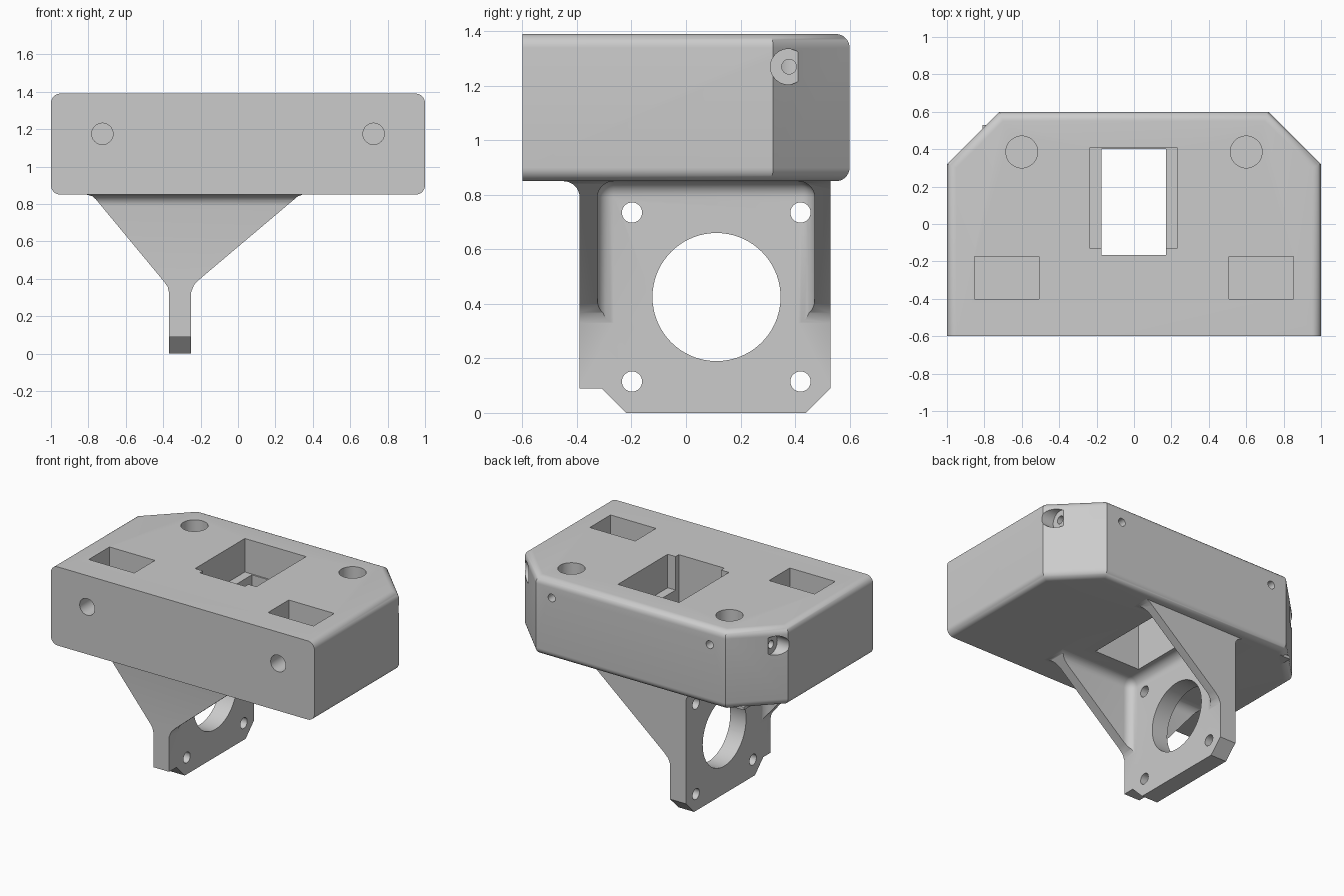
import bpy, bmesh, math
from mathutils import Vector

if "Cube" in bpy.data.objects:
    bpy.data.objects.remove(bpy.data.objects["Cube"], do_unlink=True)

grey = bpy.data.materials.new("light_grey_plastic")
grey.use_nodes = True
COLOUR = (0.6, 0.6, 0.6, 1)
grey.diffuse_color = COLOUR
grey.node_tree.nodes["Principled BSDF"].inputs["Base Color"].default_value = COLOUR

BOTTOM, TOP, ROUND = 0.85, 1.39, 0.05


def prism(name, axis, points, low, high, round_rule=None, radius=ROUND):
    """Extrude a 2D outline along an axis; round the edges chosen by a rule."""
    place = {"x": lambda u, v, t: (t, u, v),
             "y": lambda u, v, t: (u, t, v),
             "z": lambda u, v, t: (u, v, t)}[axis]
    bm = bmesh.new()
    face = bm.faces.new([bm.verts.new(place(u, v, low)) for u, v in points])
    moved = bmesh.ops.extrude_face_region(bm, geom=[face])["geom"]
    bmesh.ops.translate(bm, vec=Vector(place(0, 0, high - low)),
                        verts=[g for g in moved if isinstance(g, bmesh.types.BMVert)])
    bmesh.ops.recalc_face_normals(bm, faces=bm.faces)
    if round_rule:
        edges = [e for e in bm.edges if round_rule(e.verts[0].co, e.verts[1].co)]
        bmesh.ops.bevel(bm, geom=edges, offset=radius, segments=8,
                        profile=0.5, affect="EDGES")
    mesh = bpy.data.meshes.new(name)
    bm.to_mesh(mesh)
    bm.free()
    mesh.materials.append(grey)
    obj = bpy.data.objects.new(name, mesh)
    bpy.context.collection.objects.link(obj)
    return obj


def box(name, x, y, z, **extra):
    outline = [(x[0], y[0]), (x[1], y[0]), (x[1], y[1]), (x[0], y[1])]
    return prism(name, "z", outline, z[0], z[1], **extra)


def bore(axis, u, v, radius, low, high, sides=48):
    ring = [(u + radius * math.cos(2 * math.pi * i / sides),
             v + radius * math.sin(2 * math.pi * i / sides)) for i in range(sides)]
    return prism("bore_cutter", axis, ring, low, high)


def cut(target, cutters):
    """Subtract the cutters in turn, then remove them."""
    bpy.context.view_layer.objects.active = target
    for c in cutters:
        c.hide_render = True
        mod = target.modifiers.new("cut", "BOOLEAN")
        mod.operation, mod.solver, mod.object = "DIFFERENCE", "EXACT", c
        bpy.ops.object.modifier_apply(modifier=mod.name)
        bpy.data.objects.remove(c, do_unlink=True)


def window_cutters():
    return [box("window_cutter", (-0.235, 0.23), (-0.13, 0.41), (1.16, 1.5)),
            box("window_cutter", (-0.175, 0.17), (-0.165, 0.40), (0.7, 1.5))]


# Carriage block: chamfered back corners, rounded rims, sharp front face
footprint = [(-1, -0.6), (1, -0.6), (1, 0.32), (0.72, 0.6), (-0.72, 0.6), (-1, 0.32)]
block = prism("carriage_block", "z", footprint, BOTTOM, TOP,
              lambda a, b: abs(a.z - b.z) < 0.01 and max(a.y, b.y) > -0.5)
cutters = window_cutters()
for s in (-1, 1):
    # Rod sockets with their back and side screw holes
    cutters.append(bore("z", s * 0.6, 0.385, 0.085, 0.98, 1.5))
    cutters.append(bore("y", s * 0.6, 1.27, 0.027, 0.385, 0.7, 24))
    cutters.append(bore("x", 0.378, 1.27, 0.027, *sorted((s * 0.6, s * 1.1)), 24))
    cutters.append(bore("x", 0.375, 1.27, 0.065, *sorted((s * 0.91, s * 1.1))))
    # Rectangular pockets with front holes
    cutters.append(box("pocket_cutter", sorted((s * 0.508, s * 0.853)),
                       (-0.40, -0.175), (1.06, 1.5)))
    cutters.append(bore("y", s * 0.725, 1.175, 0.057, -0.7, -0.3))
cut(block, cutters)

# Motor bracket: flared front outline, hollowed on both sides of the plate
flare = [(-0.37, 0), (-0.37, 0.33), (-0.376, 0.357), (-0.393, 0.382),
         (-0.76, 0.825), (-0.78, 0.842), (-0.81, 0.85), (-0.81, 0.87),
         (0.345, 0.87), (0.345, 0.85), (0.32, 0.841), (0.295, 0.82),
         (-0.205, 0.398), (-0.235, 0.367), (-0.25, 0.33), (-0.25, 0)]
bracket = prism("motor_bracket", "y", flare, -0.46, 0.53)


def hollow(x, y):
    return box("hollow_cutter", x, y, (-0.4, BOTTOM),
               round_rule=lambda a, b: True, radius=0.06)


cutters = [hollow((-0.25, 1.2), (-0.325, 0.472)),
           hollow((-1.6, -0.37), (-0.325, 1)),
           hollow((-1.6, 1.6), (-1.4, -0.39))]
# Clipped lower corners
cutters.append(prism("corner_cutter", "x", [(-0.6, -0.1), (-0.12, -0.1), (-0.22, 0),
                                            (-0.31, 0.09), (-0.6, 0.09)], -0.6, 0))
cutters.append(prism("corner_cutter", "x", [(0.34, -0.1), (0.63, -0.1), (0.63, 0.19)],
                     -0.6, 0))
# Motor opening and four screw holes
cutters.append(bore("x", 0.112, 0.425, 0.235, -0.6, 0, 72))
for y in (-0.198, 0.42):
    for z in (0.115, 0.735):
        cutters.append(bore("x", y, z, 0.037, -0.6, 0, 32))
cut(bracket, cutters + window_cutters())

# Smooth the rounded surfaces, keep corners sharp
for obj in (block, bracket):
    bpy.ops.object.select_all(action="DESELECT")
    obj.select_set(True)
    bpy.context.view_layer.objects.active = obj
    bpy.ops.object.shade_smooth_by_angle(angle=math.radians(30))
